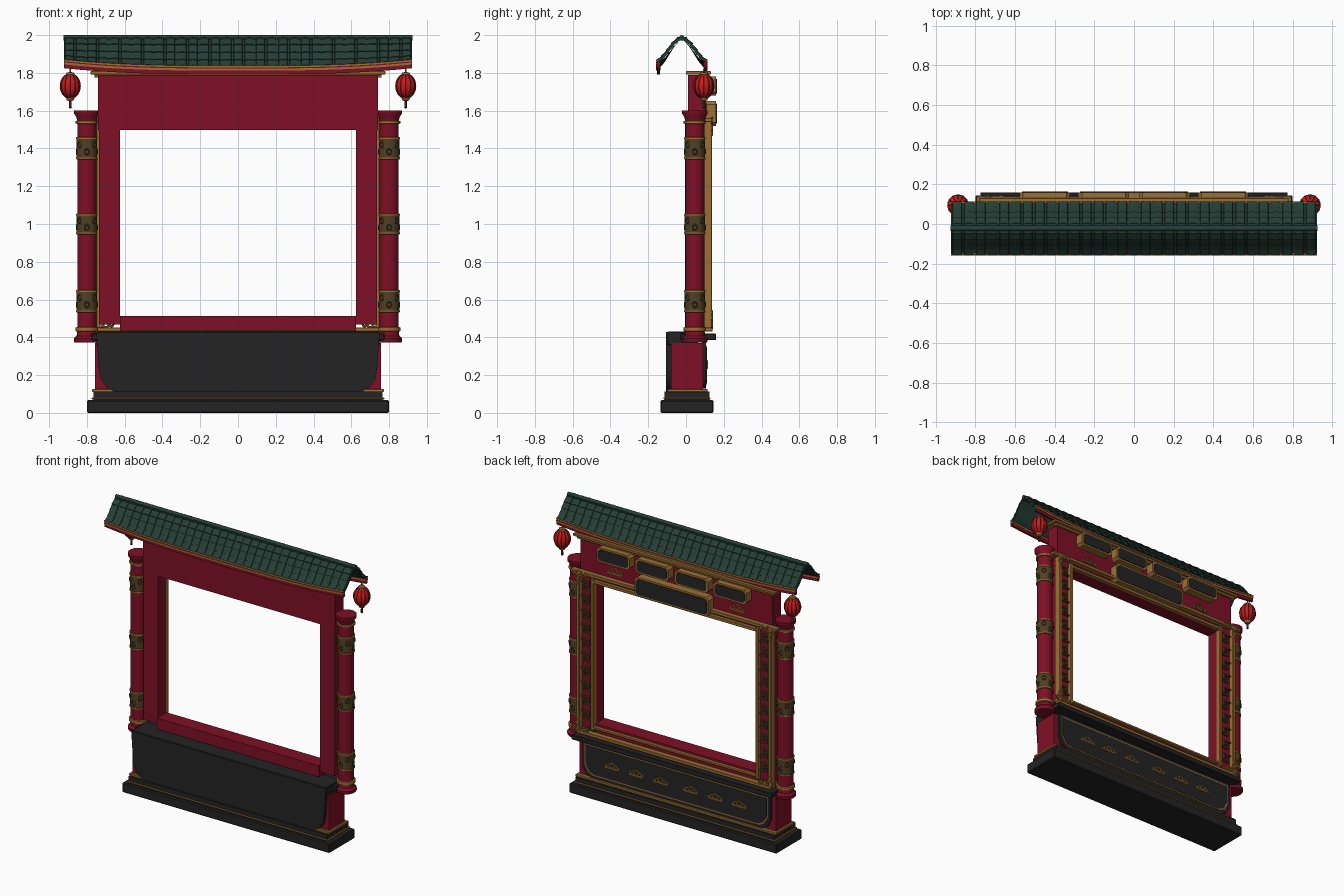
import bpy, bmesh, math
from mathutils import Vector, Matrix

if "Cube" in bpy.data.objects:
    bpy.data.objects.remove(bpy.data.objects["Cube"])


def mat(name, r, g, b):
    m = bpy.data.materials.new(name)
    m.diffuse_color = (r, g, b, 1)
    m.use_nodes = True
    m.node_tree.nodes["Principled BSDF"].inputs["Base Color"].default_value = m.diffuse_color
    return m


RED = mat("crimson paint", 0.21, 0.005, 0.019)
GOLD = mat("old gold", 0.33, 0.16, 0.033)
DARK = mat("charcoal", 0.017, 0.017, 0.017)
GREEN = mat("roof green", 0.018, 0.047, 0.036)
BRONZE = mat("bronze band", 0.085, 0.05, 0.018)
LANTERN = mat("lantern red", 0.55, 0.012, 0.012)
RIB = mat("lantern rib", 0.06, 0.012, 0.01)


def finish(name, bm, mats, angle=35):
    bmesh.ops.recalc_face_normals(bm, faces=bm.faces)
    me = bpy.data.meshes.new(name)
    bm.to_mesh(me)
    bm.free()
    for m in mats:
        me.materials.append(m)
    for p in me.polygons:
        p.use_smooth = True
    me.set_sharp_from_angle(angle=math.radians(angle))
    ob = bpy.data.objects.new(name, me)
    bpy.context.collection.objects.link(ob)
    return ob


def add_box(bm, x0, x1, y0, y1, z0, z1):
    s = Matrix.Diagonal((x1 - x0, y1 - y0, z1 - z0, 1))
    t = Matrix.Translation(((x0 + x1) / 2, (y0 + y1) / 2, (z0 + z1) / 2))
    bmesh.ops.create_cube(bm, size=1, matrix=t @ s)


def boxes(name, m, dims, bevel=0.0):
    bm = bmesh.new()
    for d in dims:
        add_box(bm, *d)
    if bevel:
        bmesh.ops.bevel(bm, geom=bm.edges[:], offset=bevel, segments=1, affect='EDGES')
    return finish(name, bm, [m])


def prism(name, m, pts, y0, y1):
    """Extrude an x-z outline along y."""
    bm = bmesh.new()
    f = bm.faces.new([bm.verts.new((x, y0, z)) for x, z in pts])
    r = bmesh.ops.extrude_face_region(bm, geom=[f])
    vs = [v for v in r["geom"] if isinstance(v, bmesh.types.BMVert)]
    bmesh.ops.translate(bm, verts=vs, vec=(0, y1 - y0, 0))
    return finish(name, bm, [m])


def lathe(name, prof, x, y, mats, seg=24):
    """Spin (radius, z, material) rows around a vertical axis."""
    bm = bmesh.new()
    rings = [[bm.verts.new((x + r * math.cos(a * math.tau / seg), y + r * math.sin(a * math.tau / seg), z))
              for a in range(seg)] for r, z, _ in prof]
    for i in range(len(prof) - 1):
        for a in range(seg):
            b = (a + 1) % seg
            f = bm.faces.new((rings[i][a], rings[i][b], rings[i + 1][b], rings[i + 1][a]))
            f.material_index = prof[i][2]
    bm.faces.new(rings[0])
    bm.faces.new(rings[-1])
    return finish(name, bm, mats)


def add_ring(bm, mtx, R, r, seg=16, sec=6):
    vs = [[bm.verts.new(mtx @ Vector(((R + r * math.cos(j * math.tau / sec)) * math.cos(i * math.tau / seg),
                                      r * math.sin(j * math.tau / sec),
                                      (R + r * math.cos(j * math.tau / sec)) * math.sin(i * math.tau / seg))))
           for j in range(sec)] for i in range(seg)]
    for i in range(seg):
        for j in range(sec):
            k, l = (i + 1) % seg, (j + 1) % sec
            bm.faces.new((vs[i][j], vs[k][j], vs[k][l], vs[i][l]))


def cloud(name, x, y, z, s=1.0):
    """Low relief cloud made of curls and a bar."""
    bm = bmesh.new()
    for dx, dz, R in ((0, .008, .016), (-.027, 0, .012), (.027, 0, .012), (-.047, -.005, .006), (.047, -.005, .006)):
        add_ring(bm, Matrix.Translation((x + dx * s, y, z + dz * s)), R * s, .004 * s, 12)
    add_box(bm, x - .05 * s, x + .05 * s, y - .004, y + .004, z - .015 * s, z - .009 * s)
    return finish(name, bm, [GOLD])


def clipped(x, z, w, h, c):
    return [(x - w + c, z - h), (x + w - c, z - h), (x + w, z - h + c), (x + w, z + h - c),
            (x + w - c, z + h), (x - w + c, z + h), (x - w, z + h - c), (x - w, z - h + c)]


# stepped base
boxes("plinth", DARK, [(-.80, .80, -.135, .145, 0, .067)], .006)
boxes("plinth_step", DARK, [(-.765, .765, -.115, .125, .06, .112)])
boxes("base_gold_trim", GOLD, [(-.775, .775, -.12, .13, .072, .081), (-.772, .772, -.098, .115, .110, .127)], .003)
boxes("base_body", RED, [(-.757, .757, -.08, .09, .12, .37)])

# dark counter panels with rounded lower corners
half = [(.75, .428), (.745, .36), (.737, .24), (.727, .18), (.70, .14), (.66, .113)]
prism("front_panel", DARK, half + [(-x, z) for x, z in reversed(half)], -.105, -.078)
boxes("counter_top", DARK, [(-.75, .75, -.10, .06, .36, .43), (-.775, .775, -.03, .16, .385, .42)], .004)
half_b = [(.725, .375), (.725, .20), (.70, .15), (.66, .13)]


def scaled(k):
    h = [(x - k, z - k if i == 0 else z + k) for i, (x, z) in enumerate(half_b)]
    return h + [(-x, z) for x, z in reversed(h)]


prism("back_panel", DARK, scaled(0), .085, .106)
prism("back_panel_gold_line", GOLD, scaled(.018), .10, .109)
prism("back_panel_field", DARK, scaled(.026), .10, .111)
for i, cx in enumerate((.49, .305, .115, -.115, -.305, -.49)):
    cloud("panel_cloud_%d" % i, cx, .112, .25, 1.05)

# window frame: beam, sill and posts
boxes("top_beam", RED, [(-.74, .74, .01, .105, 1.497, 1.79)])
boxes("sill", RED, [(-.625, .625, .0, .105, .435, .512)])
for s, n in ((-1, "left"), (1, "right")):
    xs = lambda a, b: (min(a * s, b * s), max(a * s, b * s))
    boxes(n + "_post", RED, [(*xs(.625, .737), .01, .102, .468, 1.53)])
    # gold strips and fretwork on the decorated side
    boxes(n + "_gold_strips", GOLD, [(*xs(.625, .647), .09, .128, .47, 1.53),
                                     (*xs(.728, .75), .09, .138, .45, 1.55)], .003)
    fret = []
    for i in range(10):
        z = .53 + i * .1
        fret += [(*xs(.647, .71), .10, .116, z, z + .009), (*xs(.668, .728), .10, .116, z + .05, z + .059),
                 (*xs(.668, .677), .10, .116, z + .02, z + .059), (*xs(.70, .71), .10, .116, z, z + .036),
                 (*xs(.677, .70), .10, .114, z + .027, z + .036)]
    boxes(n + "_fretwork", BRONZE, fret)
    # curled corner ornaments
    bm = bmesh.new()
    for z, d in ((1.545, -1), (.465, 1)):
        for ax, az, R in ((.735, 0, .018), (.70, .002, .014), (.67, .002, .009), (.74, .038, .013), (.74, .066, .008),
                          (.77, .0, .012)):
            add_ring(bm, Matrix.Translation((ax * s, .138, z + d * az)), R, .006, 14)
    finish(n + "_corner_scrolls", bm, [GOLD])
    cloud(n + "_beam_cloud", .47 * s, .108, 1.61, 1.1)

boxes("frame_gold_rails", GOLD, [(-.795, .795, .10, .138, 1.54, 1.562), (-.63, .63, .10, .128, 1.497, 1.518),
                                 (-.75, .75, .10, .14, .43, .452), (-.63, .63, .10, .128, .482, .498)], .003)
boxes("beam_cornice", GOLD, [(-.78, .78, .0, .132, 1.792, 1.81), (-.76, .76, .09, .12, 1.775, 1.793)], .003)

# plaques on the beam: gold border, dark field
for i, (x, z, w, h) in enumerate(((-.45, 1.73, .128, .05), (-.152, 1.73, .128, .05), (.152, 1.73, .128, .05),
                                  (.45, 1.73, .128, .05), (0, 1.585, .285, .066))):
    prism("plaque_frame_%d" % i, GOLD, clipped(x, z, w, h, .018), .10, .160)
    prism("plaque_field_%d" % i, DARK, clipped(x, z, w - .012, h - .012, .015), .155, .164)

# columns with bronze bands and gold rings
for s, n in ((-1, "left"), (1, "right")):
    prof = [(.064, .372, 0), (.068, .378, 0), (.068, .395, 0), (.054, .408, 0), (.052, .43, 1),
            (.060, .433, 1), (.060, .452, 1), (.051, .455, 0)]
    for z0, z1 in ((.532, .65), (.945, 1.055), (1.342, 1.46)):
        prof += [(.051, z0, 1), (.057, z0 + .001, 1), (.057, z0 + .009, 2), (.054, z0 + .01, 2),
                 (.054, z1 - .01, 1), (.057, z1 - .009, 1), (.057, z1 - .001, 1), (.051, z1, 0)]
    prof += [(.051, 1.53, 1), (.059, 1.532, 1), (.059, 1.544, 1), (.052, 1.547, 0), (.055, 1.565, 0),
             (.067, 1.583, 0), (.067, 1.602, 0)]
    lathe(n + "_column", prof, .80 * s, .047, [RED, GOLD, BRONZE])
    # raised curls around each band
    bm = bmesh.new()
    for zc in (.591, 1.0, 1.401):
        for k in range(8):
            t = (Matrix.Translation((.80 * s, .047, zc + (.018 if k % 2 else -.018)))
                 @ Matrix.Rotation(k * math.tau / 8, 4, 'Z') @ Matrix.Translation((0, .054, 0)))
            add_ring(bm, t, .014, .004, 10, 4)
    finish(n + "_band_curls", bm, [BRONZE])

    # hanging lanterns
    x, y, zc = .888 * s, .095, 1.73
    prof = [(.004, 1.612, 2), (.008, 1.617, 2), (.006, 1.65, 1), (.018, 1.655, 1), (.022, 1.668, 0)]
    for k in range(1, 12):
        a = -math.pi / 2 + k * math.pi / 12
        if math.cos(a) > .4:
            prof.append((.054 * math.cos(a), zc + .067 * math.sin(a), 0))
    prof += [(.022, 1.792, 1), (.02, 1.802, 1), (.004, 1.804, 1), (.003, 1.845, 1)]
    lathe(n + "_lantern", prof, x, y, [LANTERN, GOLD, RIB])
    bm = bmesh.new()
    for k in range(6):
        t = (Matrix.Translation((x, y, zc)) @ Matrix.Rotation(k * math.pi / 6, 4, 'Z')
             @ Matrix.Diagonal((1, 1, 1.22, 1)))
        add_ring(bm, t, .0542, .0016, 28, 4)
    finish(n + "_lantern_ribs", bm, [RIB])

# roof: arched profile, eaves lifted towards the ends
YC, XE, COLS, ROWS = -.022, .922, 31, 5
PROF = [(0, 1.984), (.022, 1.977), (.05, 1.945), (.075, 1.905), (.10, 1.865), (.128, 1.832)]


def roof_pt(x, t, side, h):
    f = min(t, .9999) * (len(PROF) - 1)
    i = int(f)
    a, b = Vector(PROF[i]), Vector(PROF[i + 1])
    p = a.lerp(b, f - i)
    n = Vector((a.y - b.y, b.x - a.x)).normalized() if t > .02 else Vector((0, 1))
    p += n * h
    return Vector((x, YC + side * p.x, p.y + .033 * t * t * (abs(x) / XE) ** 3))


def sheet(bm, xs, ts, side):
    """xs: (x, rib height), ts: (t, step height)."""
    g = [[bm.verts.new(roof_pt(x, t, side, hx + ht)) for x, hx in xs] for t, ht in ts]
    for i in range(len(ts) - 1):
        for j in range(len(xs) - 1):
            bm.faces.new((g[i][j], g[i][j + 1], g[i + 1][j + 1], g[i + 1][j]))


dx = 2 * XE / COLS
cols = [(-XE, -.012)]
for c in range(COLS):
    for u, h in ((0, 0), (.1, 0), (.13, .004), (.5, .007), (.87, .004), (.9, 0)):
        cols.append((-XE + (c + u) * dx, h))
cols += [(XE, 0), (XE, -.012)]
rows = []
for r in range(ROWS):
    rows += [(r / ROWS, 0), ((r + .5) / ROWS, .002), ((r + .985) / ROWS, .005)]
rows.append((1, -.003))
plain = [(-XE + 2 * XE * i / 24, -.012) for i in range(25)]
for side, n in ((-1, "front"), (1, "back")):
    bm = bmesh.new()
    sheet(bm, cols, rows, side)
    sheet(bm, plain, [(i / 10, 0) for i in range(11)], side)
    finish(n + "_roof_tiles", bm, [GREEN])
    # fascia strips swept along the curved eave
    for nm, m, d0, d1, w0, w1 in (("red_fascia", RED, -.04, -.002, -.012, .004),
                                  ("gold_fascia_strip", GOLD, -.02, -.009, -.014, .008),
                                  ("gold_eave_edge", GOLD, -.003, .006, -.012, .007)):
        bm = bmesh.new()
        rings = []
        for x, _ in plain:
            p = roof_pt(x, 1, side, 0)
            rings.append([bm.verts.new((x, p.y + side * w, p.z + d))
                          for w, d in ((w0, d0), (w1, d0), (w1, d1), (w0, d1))])
        for a, b in zip(rings, rings[1:]):
            for j in range(4):
                bm.faces.new((a[j], a[(j + 1) % 4], b[(j + 1) % 4], b[j]))
        bm.faces.new(rings[0])
        bm.faces.new(rings[-1])
        finish(n + "_" + nm, bm, [m])

# ridge cap
bm = bmesh.new()
bmesh.ops.create_cone(bm, cap_ends=True, segments=12, radius1=.014, radius2=.014, depth=2 * XE + .006,
                      matrix=Matrix.Translation((0, YC, 1.986)) @ Matrix.Rotation(math.pi / 2, 4, 'Y'))
finish("ridge_cap", bm, [GREEN])
